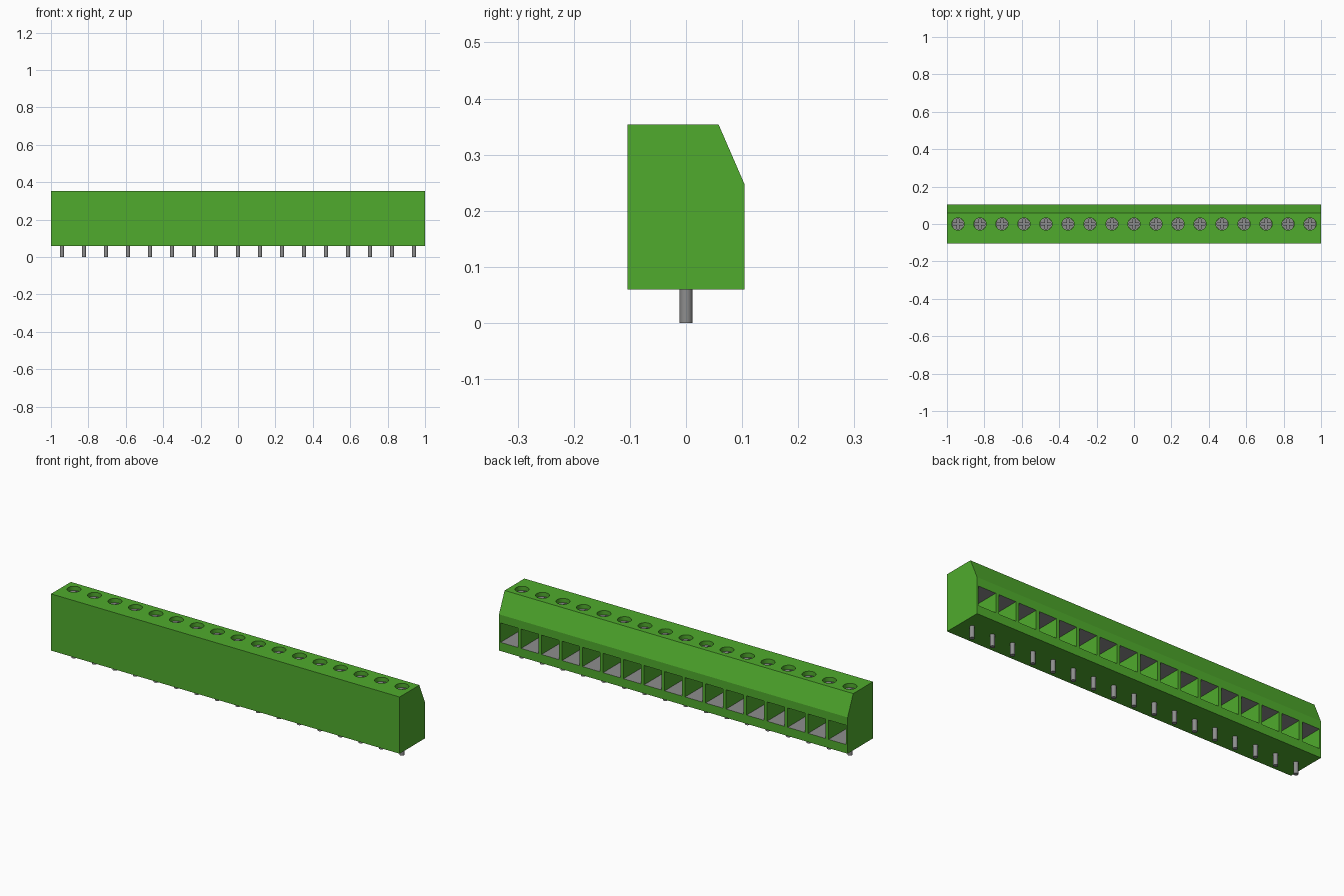
import bpy, bmesh, math
from mathutils import Matrix

cube = bpy.data.objects.get("Cube")
if cube:
    bpy.data.objects.remove(cube, do_unlink=True)

COUNT = 17
PITCH = 2.0 / COUNT
XS = [(i - (COUNT - 1) / 2) * PITCH for i in range(COUNT)]
BOTTOM, TOP = 0.06, 0.354
HOLE_R, RECESS = 0.033, 0.022


def material(name, rgb):
    m = bpy.data.materials.new(name)
    m.use_nodes = True
    m.diffuse_color = (*rgb, 1)
    m.node_tree.nodes["Principled BSDF"].inputs["Base Color"].default_value = (*rgb, 1)
    return m


GREEN = material("green plastic", (0.08, 0.41, 0.026))
GREY = material("grey metal", (0.27, 0.27, 0.27))


def make_object(name, bm, *mats):
    bmesh.ops.recalc_face_normals(bm, faces=bm.faces)
    mesh = bpy.data.meshes.new(name)
    bm.to_mesh(mesh)
    bm.free()
    for m in mats:
        mesh.materials.append(m)
    ob = bpy.data.objects.new(name, mesh)
    bpy.context.collection.objects.link(ob)
    return ob


def add_box(bm, lo, hi):
    size = [b - a for a, b in zip(lo, hi)]
    mid = [(a + b) / 2 for a, b in zip(lo, hi)]
    bmesh.ops.create_cube(bm, size=1, matrix=Matrix.Translation(mid) @ Matrix.Diagonal((*size, 1)))


def add_cylinder(bm, x, r, z0, z1, sides=24):
    bmesh.ops.create_cone(bm, cap_ends=True, segments=sides, radius1=r, radius2=r,
                          depth=z1 - z0, matrix=Matrix.Translation((x, 0, (z0 + z1) / 2)))


def cut(ob, cutter):
    cutter.hide_render = True
    mod = ob.modifiers.new("cut", 'BOOLEAN')
    mod.operation = 'DIFFERENCE'
    mod.solver = 'EXACT'
    mod.object = cutter
    select(ob)
    bpy.ops.object.modifier_apply(modifier=mod.name)
    bpy.data.objects.remove(cutter, do_unlink=True)


def select(ob):
    bpy.ops.object.select_all(action='DESELECT')
    ob.select_set(True)
    bpy.context.view_layer.objects.active = ob


def smooth(ob):
    select(ob)
    bpy.ops.object.shade_smooth_by_angle(angle=math.radians(20))


# Housing: chamfered side profile extruded along x
profile = [(-0.104, BOTTOM), (0.104, BOTTOM), (0.104, 0.248), (0.058, TOP), (-0.104, TOP)]
bm = bmesh.new()
face = bm.faces.new([bm.verts.new((-1, y, z)) for y, z in profile])
ext = bmesh.ops.extrude_face_region(bm, geom=[face])
bmesh.ops.translate(bm, vec=(2, 0, 0), verts=[g for g in ext["geom"] if isinstance(g, bmesh.types.BMVert)])
housing = make_object("housing", bm, GREEN, GREY)

# Wire openings in the back and screw holes in the top
bm = bmesh.new()
for x in XS:
    add_box(bm, (x - 0.05, -0.07, 0.105), (x + 0.05, 0.15, 0.205))
    add_cylinder(bm, x, HOLE_R, TOP - RECESS - 0.03, TOP + 0.05, 32)
cut(housing, make_object("housing_cutter", bm, GREEN))

# Metal floor and ceiling inside each wire opening
for p in housing.data.polygons:
    inside = 0.08 < p.center.z < 0.23 and abs(p.normal.z) > 0.9
    p.material_index = 1 if inside else 0
smooth(housing)

# Recessed screw with a cross slot, shared by every position
bm = bmesh.new()
add_cylinder(bm, 0, HOLE_R - 0.0005, TOP - RECESS - 0.03, TOP - RECESS, 32)
screw = make_object("screw_1", bm, GREY)
z = TOP - RECESS
for a, b in ((0.028, 0.006), (0.006, 0.028)):
    bm = bmesh.new()
    add_box(bm, (-a, -b, z - 0.012), (a, b, z + 0.01))
    cut(screw, make_object("slot_cutter", bm, GREY))
smooth(screw)

# Solder pin
bm = bmesh.new()
add_cylinder(bm, 0, 0.0115, 0, BOTTOM + 0.01)
pin = make_object("pin_1", bm, GREY)
smooth(pin)

# Repeat screw and pin along the row
for part, label in ((screw, "screw"), (pin, "pin")):
    part.location.x = XS[0]
    for i, x in enumerate(XS[1:], 2):
        copy = part.copy()
        copy.name = f"{label}_{i}"
        copy.location.x = x
        bpy.context.collection.objects.link(copy)
